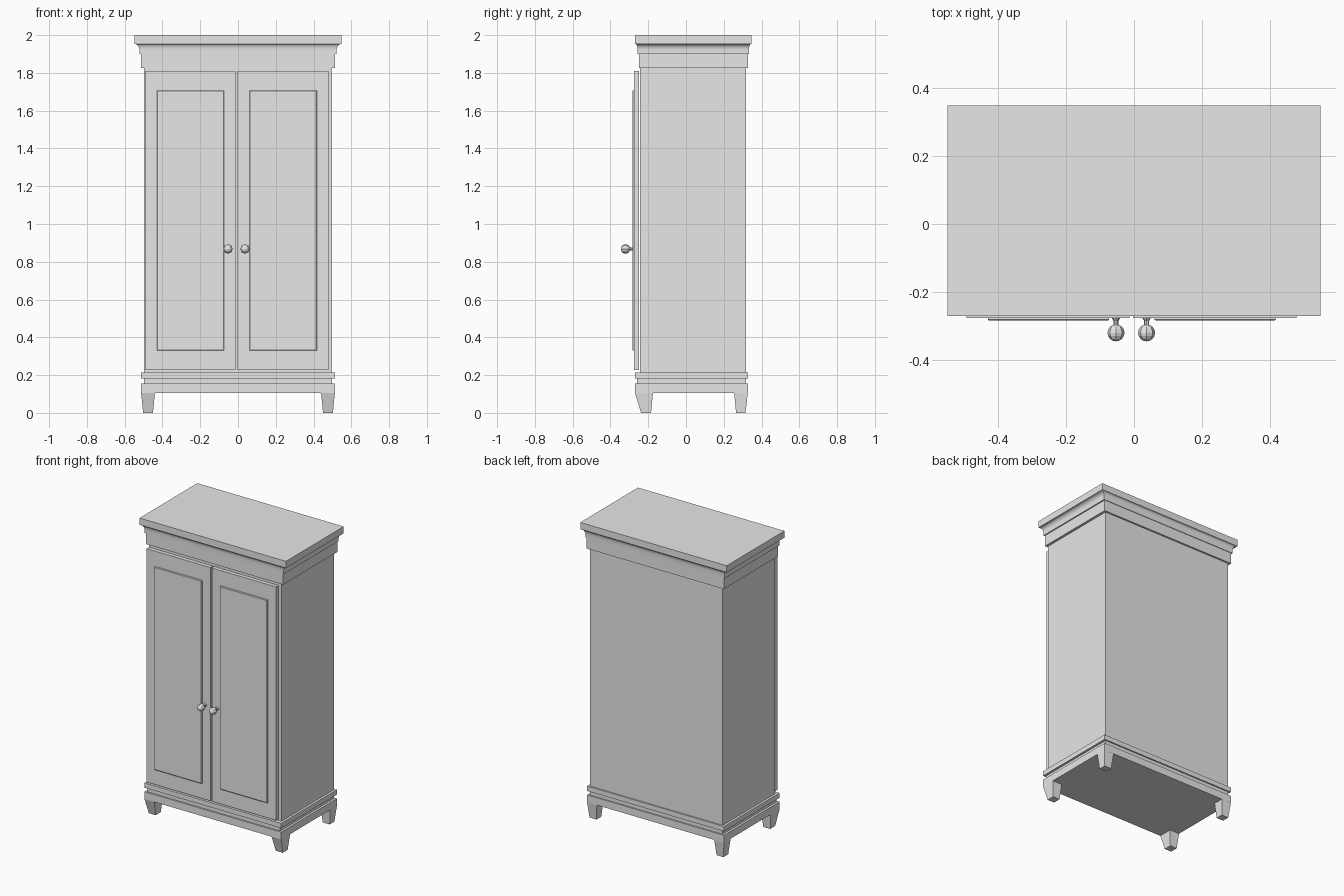
import bpy, bmesh, math
from mathutils import Matrix, Vector

default = bpy.data.objects.get("Cube")
if default:
    bpy.data.objects.remove(default, do_unlink=True)

grey = bpy.data.materials.new("light_grey")
grey.use_nodes = True
grey.diffuse_color = (0.8, 0.8, 0.8, 1)
grey.node_tree.nodes["Principled BSDF"].inputs["Base Color"].default_value = (0.8, 0.8, 0.8, 1)


def finish(name, bm, smooth_angle=None):
    bmesh.ops.recalc_face_normals(bm, faces=bm.faces)
    mesh = bpy.data.meshes.new(name)
    bm.to_mesh(mesh)
    bm.free()
    mesh.materials.append(grey)
    obj = bpy.data.objects.new(name, mesh)
    bpy.context.collection.objects.link(obj)
    if smooth_angle:
        bpy.ops.object.select_all(action='DESELECT')
        obj.select_set(True)
        bpy.context.view_layer.objects.active = obj
        bpy.ops.object.shade_smooth_by_angle(angle=math.radians(smooth_angle))
    return obj


def loft(name, rings, smooth_angle=None):
    """Stack rectangles (z, x0, x1, y0, y1) into a closed solid."""
    bm = bmesh.new()
    loops = [[bm.verts.new(p) for p in ((x0, y0, z), (x1, y0, z), (x1, y1, z), (x0, y1, z))]
             for z, x0, x1, y0, y1 in rings]
    for low, high in zip(loops, loops[1:]):
        for i in range(4):
            j = (i + 1) % 4
            bm.faces.new((low[i], low[j], high[j], high[i]))
    bm.faces.new(loops[0][::-1])
    bm.faces.new(loops[-1])
    return finish(name, bm, smooth_angle)


def box(name, x0, x1, y0, y1, z0, z1):
    return loft(name, [(z0, x0, x1, y0, y1), (z1, x0, x1, y0, y1)])


# Cabinet body
box("cabinet_body", -0.497, 0.497, -0.243, 0.317, 0.2, 1.84)

# Plinth mouldings
box("plinth_top_moulding", -0.513, 0.513, -0.27, 0.327, 0.182, 0.215)
box("plinth_groove", -0.498, 0.498, -0.26, 0.318, 0.15, 0.185)
box("plinth_skirt", -0.513, 0.513, -0.27, 0.327, 0.105, 0.155)

# Tapered feet
for side, sx in (("right", -1), ("left", 1)):
    for end, top, bottom in (("front", (-0.27, -0.175), (-0.238, -0.185)),
                             ("back", (0.255, 0.327), (0.265, 0.315))):
        tx = sorted((sx * 0.44, sx * 0.513))
        bx = sorted((sx * 0.45, sx * 0.502))
        loft(f"{end}_{side}_foot", [(0, *bx, *bottom), (0.106, *tx, *top)])

# Frieze and cornice with a concave cove
box("frieze", -0.514, 0.514, -0.25, 0.329, 1.825, 1.905)
rings = [(1.9, -0.522, 0.522, -0.256, 0.333), (1.924, -0.522, 0.522, -0.256, 0.333)]
for step in range(1, 6):
    a = step / 5 * math.pi / 2
    out, z = 1 - math.cos(a), 1.924 + 0.03 * math.sin(a)
    rings.append((z, -0.522 - 0.027 * out, 0.522 + 0.027 * out,
                  -0.256 - 0.014 * out, 0.333 + 0.015 * out))
rings.append((2.0, *rings[-1][1:]))
loft("cornice", rings, 35)


# Doors with raised panels and knobs
def raised_panel(name, x0, x1, z0, z1):
    bm = bmesh.new()
    loops = []
    for y, inset in ((-0.27, 0), (-0.281, 0), (-0.284, 0.004)):
        loops.append([bm.verts.new(p) for p in (
            (x0 + inset, y, z0 + inset), (x1 - inset, y, z0 + inset),
            (x1 - inset, y, z1 - inset), (x0 + inset, y, z1 - inset))])
    for a, b in zip(loops, loops[1:]):
        for i in range(4):
            j = (i + 1) % 4
            bm.faces.new((a[i], a[j], b[j], b[i]))
    bm.faces.new(loops[0])
    bm.faces.new(loops[-1])
    return finish(name, bm)


def knob(name, x, z):
    turn = Matrix.Rotation(math.pi / 2, 4, 'X')
    bm = bmesh.new()
    bmesh.ops.create_uvsphere(bm, u_segments=8, v_segments=8, radius=0.025,
                              matrix=Matrix.Translation((x, -0.32, z)) @ turn)
    # Flared stem: wide at the door, narrow towards the ball
    for y, depth, r_door, r_ball in ((-0.279, 0.012, 0.015, 0.007), (-0.292, 0.018, 0.007, 0.007)):
        bmesh.ops.create_cone(bm, cap_ends=True, segments=8, radius1=r_door, radius2=r_ball,
                              depth=depth, matrix=Matrix.Translation((x, y, z)) @ turn)
    return finish(name, bm)


for side, x0, x1, px0, px1, kx in (("right", -0.492, -0.013, -0.43, -0.073, -0.053),
                                   ("left", -0.003, 0.478, 0.06, 0.417, 0.037)):
    box(f"{side}_door", x0, x1, -0.276, -0.25, 0.228, 1.81)
    raised_panel(f"{side}_door_panel", px0, px1, 0.33, 1.707)
    knob(f"{side}_knob", kx, 0.868)
